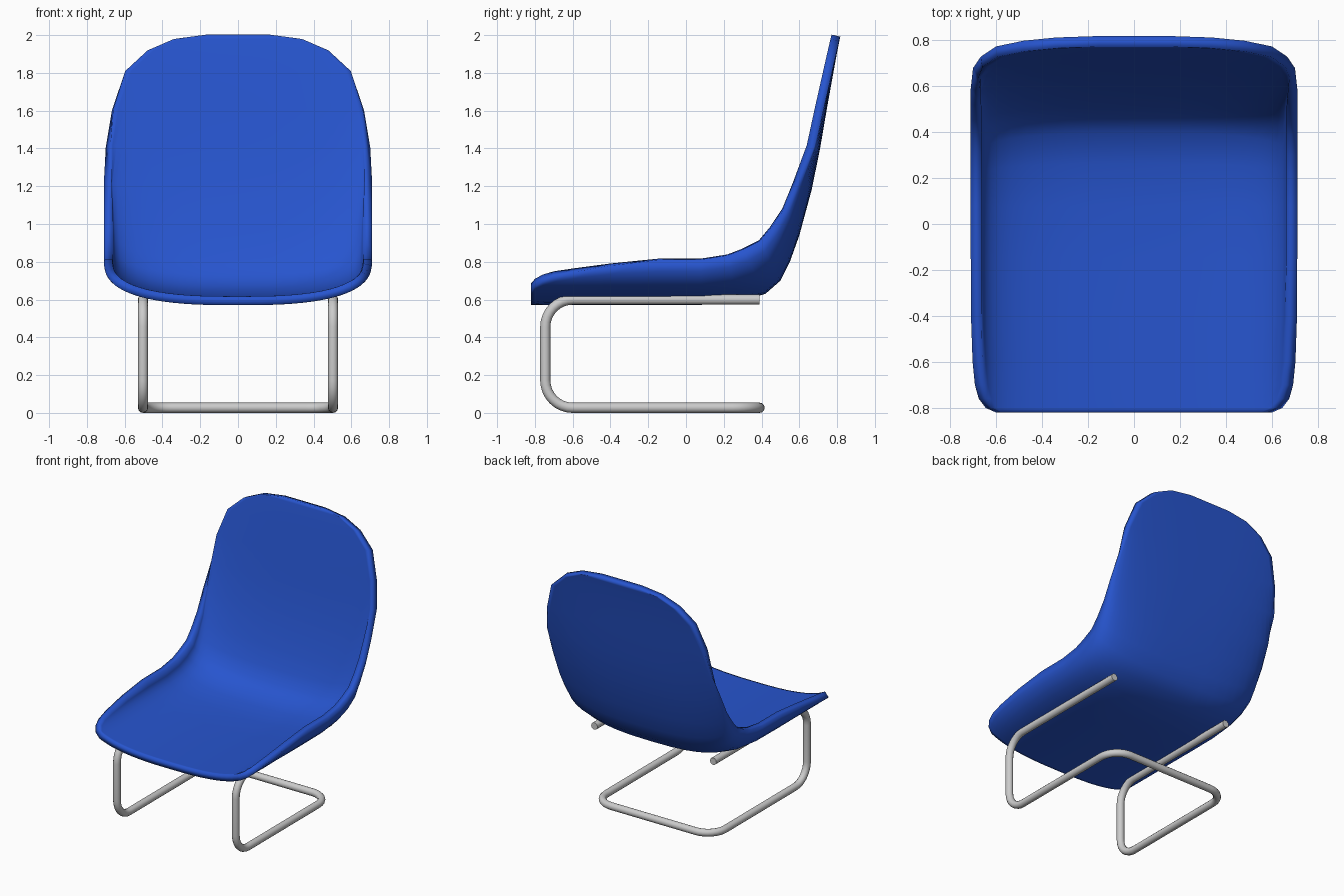
import bpy, bmesh
from math import sin, cos, asin, pi
from mathutils import Vector

if "Cube" in bpy.data.objects:
    bpy.data.objects.remove(bpy.data.objects["Cube"])

blue = bpy.data.materials.new("blue_plastic")
blue.diffuse_color = (0.02, 0.09, 0.62, 1)
blue.use_nodes = True
blue.node_tree.nodes["Principled BSDF"].inputs["Base Color"].default_value = blue.diffuse_color

# Shell: one row per station along the side profile
# (outer centre y, z, side rim y, z, half width at that row)
HALF = 0.71
ROWS = [
    (-.82, .57, -.82, .81, .60), (-.80, .57, -.80, .81, .645),
    (-.76, .57, -.76, .81, .675), (-.70, .57, -.70, .81, .692),
    (-.60, .57, -.60, .81, .702), (-.40, .57, -.40, .81, .709),
    (-.15, .57, -.15, .81, .71), (.08, .572, .08, .812, .71),
    (.27, .588, .22, .834, .71), (.42, .63, .30, .865, .71),
    (.50, .70, .39, .91, .71), (.55, .80, .45, .98, .71),
    (.60, .94, .52, 1.08, .71), (.665, 1.18, .59, 1.22, .71),
    (.71, 1.40, .665, 1.41, .70), (.744, 1.60, .71, 1.605, .667),
    (.78, 1.80, .755, 1.803, .60), (.80, 1.91, .78, 1.912, .48),
    (.812, 1.97, .795, 1.972, .34), (.817, 1.992, .802, 1.993, .17),
]
P = 2.7      # roundness of the cross-section
SEG = 20

bm = bmesh.new()
grid = []
for oy, oz, ry, rz, w in ROWS:
    amax = asin(min(1, w / HALF) ** (P / 2))
    row = []
    for j in range(SEG + 1):
        a = amax * (2 * j / SEG - 1)
        x = HALF * abs(sin(a)) ** (2 / P) * (1 if a > 0 else -1)
        f = 1 - max(0, cos(a)) ** (2 / P)
        row.append(bm.verts.new((x, oy + (ry - oy) * f, oz + (rz - oz) * f)))
    grid.append(row)
for r0, r1 in zip(grid, grid[1:]):
    for j in range(SEG):
        bm.faces.new((r0[j], r0[j + 1], r1[j + 1], r1[j]))
mesh = bpy.data.meshes.new("seat_shell")
bm.to_mesh(mesh)
bm.free()
mesh.materials.append(blue)
seat = bpy.data.objects.new("seat_shell", mesh)
bpy.context.collection.objects.link(seat)
mesh.polygons.foreach_set("use_smooth", [True] * len(mesh.polygons))
solid = seat.modifiers.new("thickness", 'SOLIDIFY')
solid.thickness = 0.047
solid.offset = 1


# Frame: a single bent tube
def fillet(points, radius, steps=8):
    pts = [Vector(p) for p in points]
    out = [pts[0]]
    for a, b, c in zip(pts, pts[1:], pts[2:]):
        u, v = (a - b).normalized(), (c - b).normalized()
        centre = b + (u + v) * radius
        for k in range(steps + 1):
            t = k / steps * pi / 2
            out.append(centre - v * radius * cos(t) - u * radius * sin(t))
    return out + [pts[-1]]


X, FRONT, BACK, TOP, R = .503, -.745, .39, .60, .027
side = [(X, BACK, TOP), (X, FRONT, TOP), (X, FRONT, R), (X, BACK, R)]
path = fillet(side + [(-x, y, z) for x, y, z in reversed(side)], .145)

curve = bpy.data.curves.new("tube_frame", 'CURVE')
curve.dimensions = '3D'
curve.bevel_depth = R
curve.bevel_resolution = 4
curve.use_fill_caps = True
spline = curve.splines.new('POLY')
spline.points.add(len(path) - 1)
for pt, co in zip(spline.points, path):
    pt.co = (*co, 1)
spline.use_smooth = True
frame = bpy.data.objects.new("tube_frame", curve)
bpy.context.collection.objects.link(frame)
